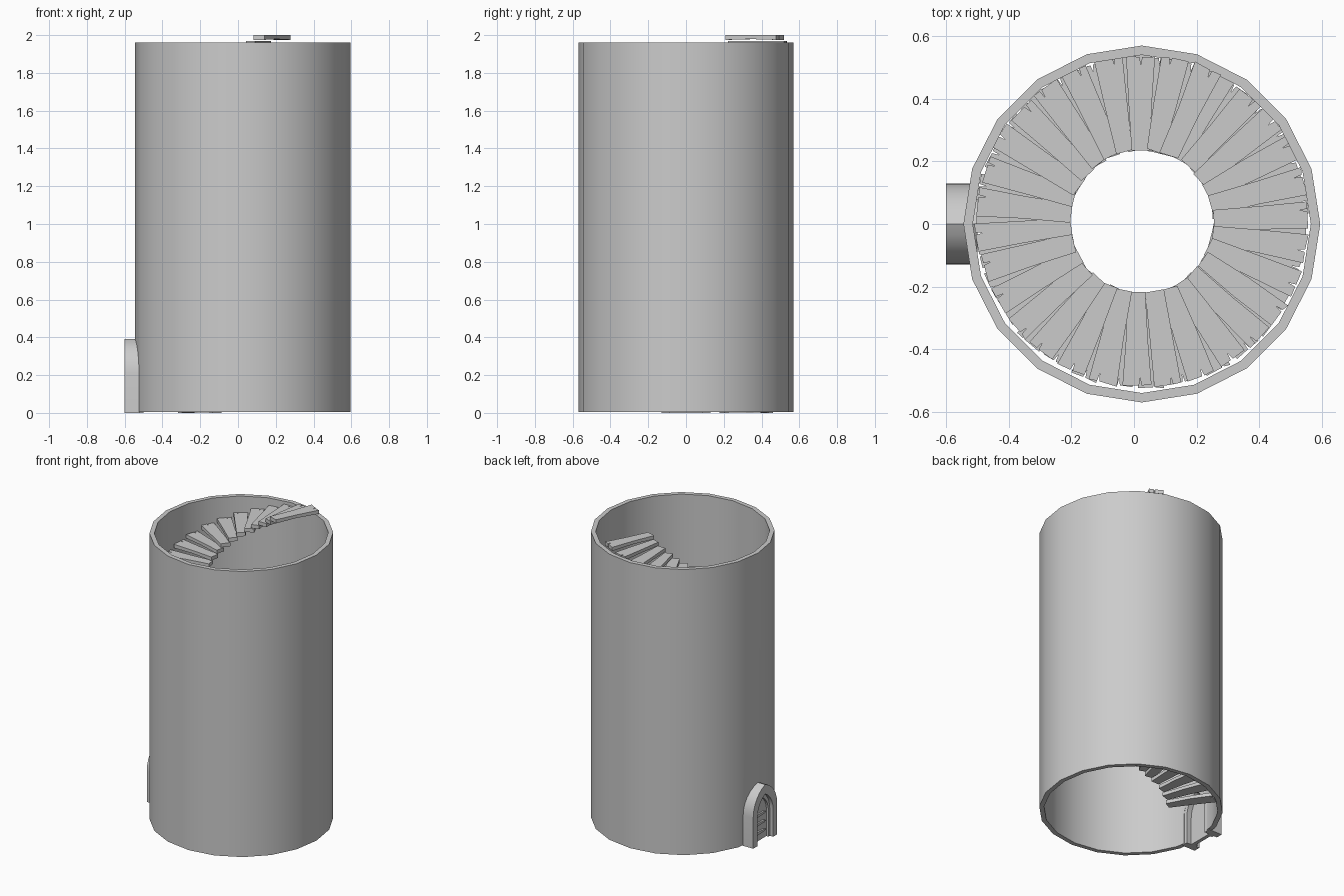
import bpy, bmesh, math, random
from mathutils import Matrix, Vector

if "Cube" in bpy.data.objects:
    bpy.data.objects.remove(bpy.data.objects["Cube"])

random.seed(4)
CX = 0.025


def finish(name, bm):
    bmesh.ops.recalc_face_normals(bm, faces=bm.faces)
    mesh = bpy.data.meshes.new(name)
    bm.to_mesh(mesh)
    bm.free()
    ob = bpy.data.objects.new(name, mesh)
    bpy.context.collection.objects.link(ob)
    return ob


def smooth(ob):
    bpy.ops.object.select_all(action='DESELECT')
    ob.select_set(True)
    bpy.context.view_layer.objects.active = ob
    bpy.ops.object.shade_smooth_by_angle(angle=math.radians(30))


def arch(w, spring, apex, n=6):
    """Pointed arch outline as (y, z), from one foot over the tip to the other."""
    h = apex - spring
    r = (w * w + h * h) / (2 * w)
    end = math.asin(h / r)
    right = [(w, 0)] + [(w - r + r * math.cos(end * i / n),
                         spring + r * math.sin(end * i / n)) for i in range(n + 1)]
    return right + [(-y, z) for y, z in reversed(right[:-1])]


def slab(name, outline, x0, x1):
    """Extrude a (y, z) outline along x."""
    bm = bmesh.new()
    f = bm.faces.new([bm.verts.new((x0, y, z)) for y, z in outline])
    ext = bmesh.ops.extrude_face_region(bm, geom=[f])
    bmesh.ops.translate(bm, vec=(x1 - x0, 0, 0),
                        verts=[v for v in ext['geom'] if isinstance(v, bmesh.types.BMVert)])
    return finish(name, bm)


# Tower wall: 20-sided open tube
bm = bmesh.new()
N = 20
profile = [(0.57, 0.005), (0.57, 1.96), (0.54, 1.96), (0.54, 0.005)]
rings = [[bm.verts.new((CX + r * math.cos(math.tau * i / N), r * math.sin(math.tau * i / N), z))
          for i in range(N)] for r, z in profile]
for k in range(4):
    a, b = rings[k], rings[(k + 1) % 4]
    for i in range(N):
        j = (i + 1) % N
        bm.faces.new((a[i], a[j], b[j], b[i]))
wall = finish("tower_wall", bm)

# Doorway opening through the wall
cutter = slab("doorway_cutter", [(y, z if z else -0.1) for y, z in arch(0.11, 0.20, 0.36)], -0.7, -0.4)
cutter.hide_render = True
mod = wall.modifiers.new("doorway", 'BOOLEAN')
mod.operation = 'DIFFERENCE'
mod.solver = 'EXACT'
mod.object = cutter
bpy.ops.object.select_all(action='DESELECT')
wall.select_set(True)
bpy.context.view_layer.objects.active = wall
bpy.ops.object.modifier_apply(modifier="doorway")
bpy.data.objects.remove(cutter)
smooth(wall)

# Pointed door frame
outer, inner = arch(0.13, 0.21, 0.39), arch(0.085, 0.19, 0.325)
smooth(slab("door_frame", outer + inner[::-1], -0.60, -0.50))

# Door leaf with raised rim, planks and strap hinges
slab("door_leaf", arch(0.087, 0.19, 0.327), -0.56, -0.535)
smooth(slab("door_rim", arch(0.087, 0.19, 0.327) + arch(0.07, 0.18, 0.295)[::-1], -0.575, -0.555))
for i, z in enumerate((0.06, 0.12, 0.18)):
    strap = [(0.085, z - 0.011), (0.085, z + 0.011), (-0.03, z + 0.007),
             (-0.05, z), (-0.03, z - 0.007)]
    slab(f"strap_hinge_{i}", strap, -0.572, -0.558)


# Spiral stair: worn wedge planks climbing clockwise
STEPS = 67
TURN, TOP = math.radians(11.8), math.radians(67)
T = 0.0125
for k in range(STEPS):
    ang = TOP + TURN * (STEPS - 1 - k)
    z = T + (2.0 - 2 * T) * k / (STEPS - 1)
    j = lambda s: random.uniform(-s, s)
    wi, wo, r1 = 0.029 + j(0.003), 0.044 + j(0.003), 0.528 + j(0.005)
    c = j(0.02)
    pts = [(0.228 + j(0.004), -wi), (0.38, -0.037 + j(0.002)), (r1, -wo),
           (r1, c - 0.004), (r1 - 0.025, c), (r1, c + 0.004),
           (r1 + j(0.005), wo), (0.38, 0.037 + j(0.002)), (0.228 + j(0.004), wi)]
    bm = bmesh.new()
    rot = (Matrix.Translation((CX, 0.008, z)) @ Matrix.Rotation(ang, 4, 'Z')
           @ Matrix.Translation((0.38, 0, 0)) @ Matrix.Rotation(math.radians(j(3)), 4, 'Z')
           @ Matrix.Translation((-0.38, 0, 0)))
    top = [bm.verts.new(rot @ Vector((x, y, T))) for x, y in pts]
    bot = [bm.verts.new(rot @ Vector((x, y, -T + (0.004 if x == 0.38 else 0)))) for x, y in pts]
    bm.faces.new(top)
    bm.faces.new(bot[::-1])
    for i in range(len(pts)):
        n = (i + 1) % len(pts)
        bm.faces.new((bot[i], bot[n], top[n], top[i]))
    finish(f"stair_tread_{k:02d}", bm)
